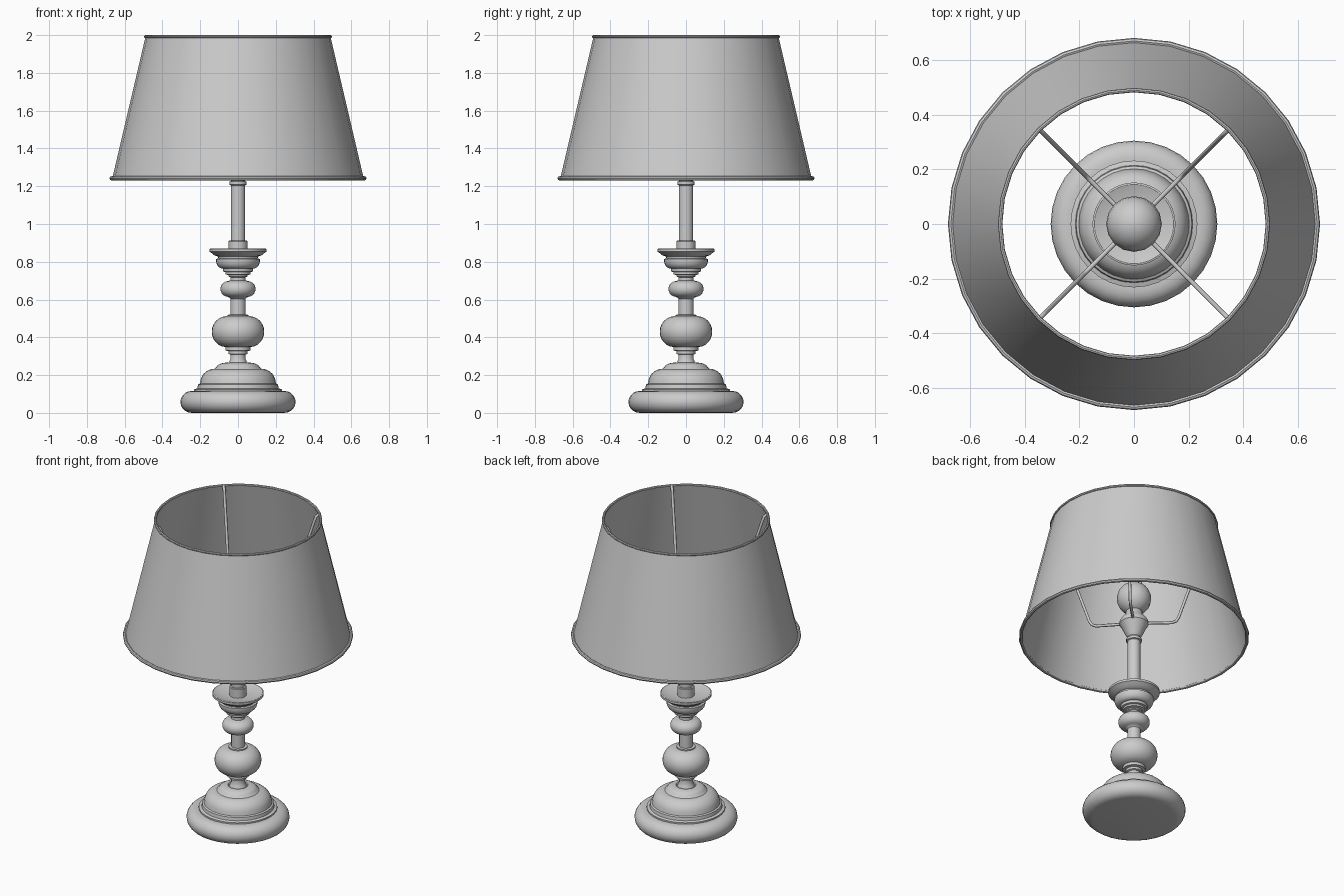
import bpy, bmesh
from math import sin, cos, pi, radians

SEG = 32


def finish(name, bm, angle=35):
    bmesh.ops.recalc_face_normals(bm, faces=bm.faces)
    me = bpy.data.meshes.new(name)
    bm.to_mesh(me)
    bm.free()
    me.shade_smooth()
    me.set_sharp_from_angle(angle=radians(angle))
    ob = bpy.data.objects.new(name, me)
    bpy.context.collection.objects.link(ob)
    return ob


def lathe(name, profile, seg=SEG, loop=False):
    """Revolve (radius, height) points; loop=True closes the section into a ring."""
    bm = bmesh.new()
    rings = [[bm.verts.new((r * cos(2 * pi * i / seg), r * sin(2 * pi * i / seg), z))
              for i in range(seg)] for r, z in profile]
    pairs = list(zip(rings, rings[1:]))
    if loop:
        pairs.append((rings[-1], rings[0]))
    else:
        bm.faces.new(rings[0])
        bm.faces.new(rings[-1])
    for a, b in pairs:
        for i in range(seg):
            j = (i + 1) % seg
            bm.faces.new((a[i], a[j], b[j], b[i]))
    return finish(name, bm)


def arc(r, z, w, h, a0, a1, n=8):
    """Elliptical arc of profile points, angles in degrees."""
    return [(r + w * cos(radians(a0 + (a1 - a0) * i / n)),
             z + h * sin(radians(a0 + (a1 - a0) * i / n))) for i in range(n + 1)]


# Base: rounded foot, stepped rings and dome
lathe("base", arc(0.245, 0.058, 0.06, 0.058, -90, 90, 10)
      + [(0.232, 0.116), (0.232, 0.125), (0.215, 0.13), (0.212, 0.15), (0.202, 0.155)]
      + arc(0.125, 0.158, 0.075, 0.075, 5, 90, 7)
      + [(0.12, 0.238)] + arc(0.06, 0.238, 0.055, 0.028, 10, 90, 5)
      + [(0.055, 0.26)])

# Turned column
lathe("turned_column", [(0.055, 0.25), (0.045, 0.275), (0.04, 0.285), (0.04, 0.308), (0.05, 0.312),
                        (0.05, 0.327), (0.067, 0.33), (0.067, 0.346)]
      + arc(0.06, 0.43, 0.079, 0.082, -85, 85, 12)
      + [(0.056, 0.512), (0.056, 0.519), (0.04, 0.521), (0.04, 0.604), (0.046, 0.61)]
      + arc(0.05, 0.656, 0.043, 0.042, -85, 85, 10)
      + [(0.04, 0.702), (0.04, 0.718), (0.05, 0.722), (0.05, 0.73),
         (0.066, 0.733), (0.066, 0.745), (0.078, 0.748), (0.08, 0.765)])

# Cup with flared saucer
lathe("saucer_cup", [(0.05, 0.762)] + arc(0.082, 0.808, 0.034, 0.044, -90, 0, 6)
      + [(0.116, 0.815), (0.104, 0.818), (0.106, 0.828), (0.125, 0.834), (0.138, 0.845),
         (0.152, 0.854), (0.152, 0.868), (0.145, 0.87), (0.105, 0.856), (0.05, 0.852)])

# Candle tube with collars
lathe("candle_tube", [(0.05, 0.845), (0.05, 0.908), (0.046, 0.912), (0.038, 0.912),
                      (0.038, 1.205), (0.046, 1.208), (0.046, 1.224), (0.036, 1.228),
                      (0.036, 1.24)])

# Bulb socket
lathe("bulb_socket", [(0.036, 1.235), (0.048, 1.25), (0.078, 1.315), (0.086, 1.325), (0.086, 1.34),
                      (0.075, 1.36), (0.052, 1.385), (0.046, 1.42)])

# Round bulb
bm = bmesh.new()
bmesh.ops.create_uvsphere(bm, u_segments=16, v_segments=12, radius=0.102)
for v in bm.verts:
    v.co.z += 1.5
finish("light_bulb", bm, 60)

# Lamp shade shell and its rolled rims
lathe("lamp_shade", [(0.666, 1.24), (0.49, 1.99), (0.484, 1.99), (0.66, 1.24)], loop=True)
lathe("shade_lower_rim", arc(0.67, 1.242, 0.011, 0.011, 0, 315, 7), loop=True)
lathe("shade_upper_rim", arc(0.49, 1.992, 0.008, 0.008, 0, 315, 7), loop=True)

# Four bent wires carrying the shade
path = [(0.05, 1.33), (0.225, 1.325), (0.25, 1.335), (0.265, 1.36),
        (0.46, 1.955), (0.47, 1.978), (0.487, 1.99)]
for k in range(4):
    a = pi / 4 + k * pi / 2
    cu = bpy.data.curves.new("shade_wire", "CURVE")
    cu.dimensions = "3D"
    cu.bevel_depth = 0.009
    cu.bevel_resolution = 1
    cu.use_fill_caps = True
    sp = cu.splines.new("POLY")
    sp.points.add(len(path) - 1)
    for p, (r, z) in zip(sp.points, path):
        p.co = (r * cos(a), r * sin(a), z, 1)
    ob = bpy.data.objects.new(f"shade_wire_{k + 1}", cu)
    bpy.context.collection.objects.link(ob)
